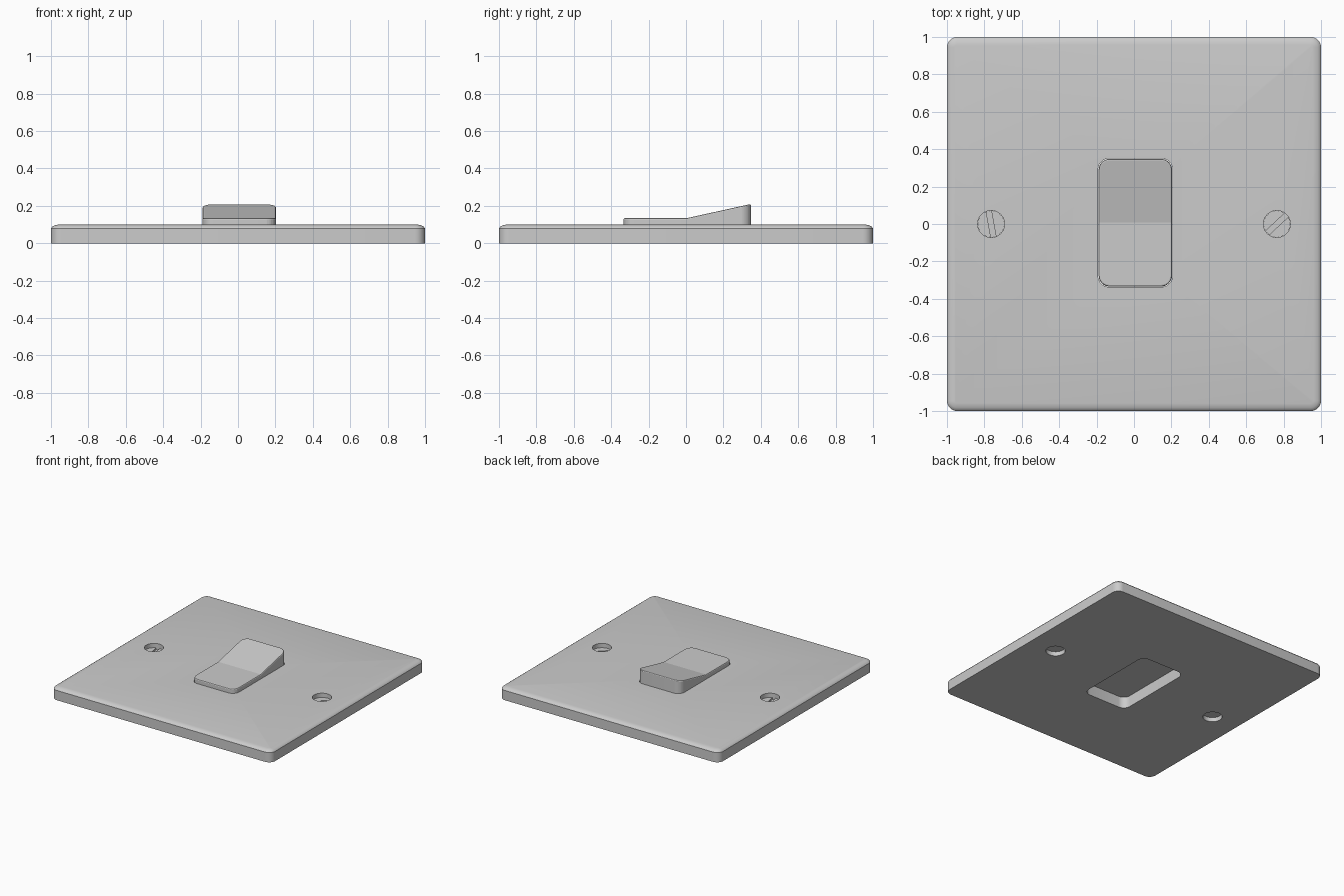
import bpy, bmesh, math
from mathutils import Vector, Matrix

if "Cube" in bpy.data.objects:
    bpy.data.objects.remove(bpy.data.objects["Cube"])


def rounded_rect(hx, hy, r, n=8):
    pts = []
    for k, (sx, sy) in enumerate([(1, 1), (-1, 1), (-1, -1), (1, -1)]):
        for i in range(n + 1):
            a = math.pi / 2 * (k + i / n)
            pts.append((sx * (hx - r) + r * math.cos(a), sy * (hy - r) + r * math.sin(a)))
    return pts


def rounded_slab(hx, hy, r, levels):
    """Stack of rounded rectangles; levels are (inset, z), capped at both ends."""
    bm = bmesh.new()
    rings = [[bm.verts.new((x, y, z)) for x, y in rounded_rect(hx - d, hy - d, r - d)]
             for d, z in levels]
    for a, b in zip(rings, rings[1:]):
        for i in range(len(a)):
            j = (i + 1) % len(a)
            bm.faces.new((a[i], a[j], b[j], b[i]))
    bm.faces.new(rings[0][::-1])
    bm.faces.new(rings[-1])
    return bm


def cylinder(r, z0, z1):
    bm = bmesh.new()
    bmesh.ops.create_cone(bm, cap_ends=True, segments=48, radius1=r, radius2=r,
                          depth=z1 - z0, matrix=Matrix.Translation((0, 0, (z0 + z1) / 2)))
    return bm


def make(name, bm, loc=(0, 0, 0), rot=0):
    me = bpy.data.meshes.new(name)
    bm.to_mesh(me)
    bm.free()
    ob = bpy.data.objects.new(name, me)
    bpy.context.collection.objects.link(ob)
    ob.location = loc
    ob.rotation_euler.z = rot
    return ob


def select(ob):
    bpy.ops.object.select_all(action='DESELECT')
    ob.select_set(True)
    bpy.context.view_layer.objects.active = ob


def cut(ob, cutter):
    m = ob.modifiers.new("cut", 'BOOLEAN')
    m.operation = 'DIFFERENCE'
    m.solver = 'EXACT'
    m.object = cutter
    select(ob)
    bpy.ops.object.modifier_apply(modifier=m.name)
    bpy.data.objects.remove(cutter)


def smooth(ob):
    select(ob)
    bpy.ops.object.shade_smooth_by_angle(angle=math.radians(25))


CENTRE = (0.007, 0.007, 0)

# wall plate with softened top edge
plate = make("wall_plate", rounded_slab(1, 1, 0.055,
             [(0, 0), (0, 0.08), (0.006, 0.088), (0.018, 0.095), (0.04, 0.1)]))
cut(plate, make("switch_opening", rounded_slab(0.199, 0.344, 0.06, [(0, -0.1), (0, 0.3)]), CENTRE))

# slotted screws sunk into round holes
for side, sx, angle in (("left", -0.764, 1.75), ("right", 0.764, 0.75)):
    cut(plate, make("screw_hole", cylinder(0.072, -0.1, 0.3), (sx, 0, 0)))
    screw = make(side + "_screw", cylinder(0.0715, 0.035, 0.065), (sx, 0, 0))
    slot = bmesh.new()
    bmesh.ops.create_cube(slot, size=1, matrix=Matrix.Translation((0, 0, 0.075)) @
                          Matrix.Diagonal((0.2, 0.028, 0.05, 1)))
    cut(screw, make("screw_slot", slot, (sx, 0, 0), angle))
    smooth(screw)
smooth(plate)

# rocker: flat front half, rear half sloping up
bm = rounded_slab(0.196, 0.341, 0.058,
                  [(0, 0.09), (0, 0.128), (0.003, 0.133), (0.009, 0.135)])
bmesh.ops.bisect_plane(bm, geom=bm.verts[:] + bm.edges[:] + bm.faces[:],
                       plane_co=Vector((0, 0, 0)), plane_no=Vector((0, 1, 0)))
for v in bm.verts:
    if v.co.z > 0.1:
        v.co.z += 0.22 * max(0, v.co.y)
rocker = make("rocker_switch", bm, CENTRE)
select(rocker)
bpy.ops.object.shade_smooth_by_angle(angle=math.radians(11))
